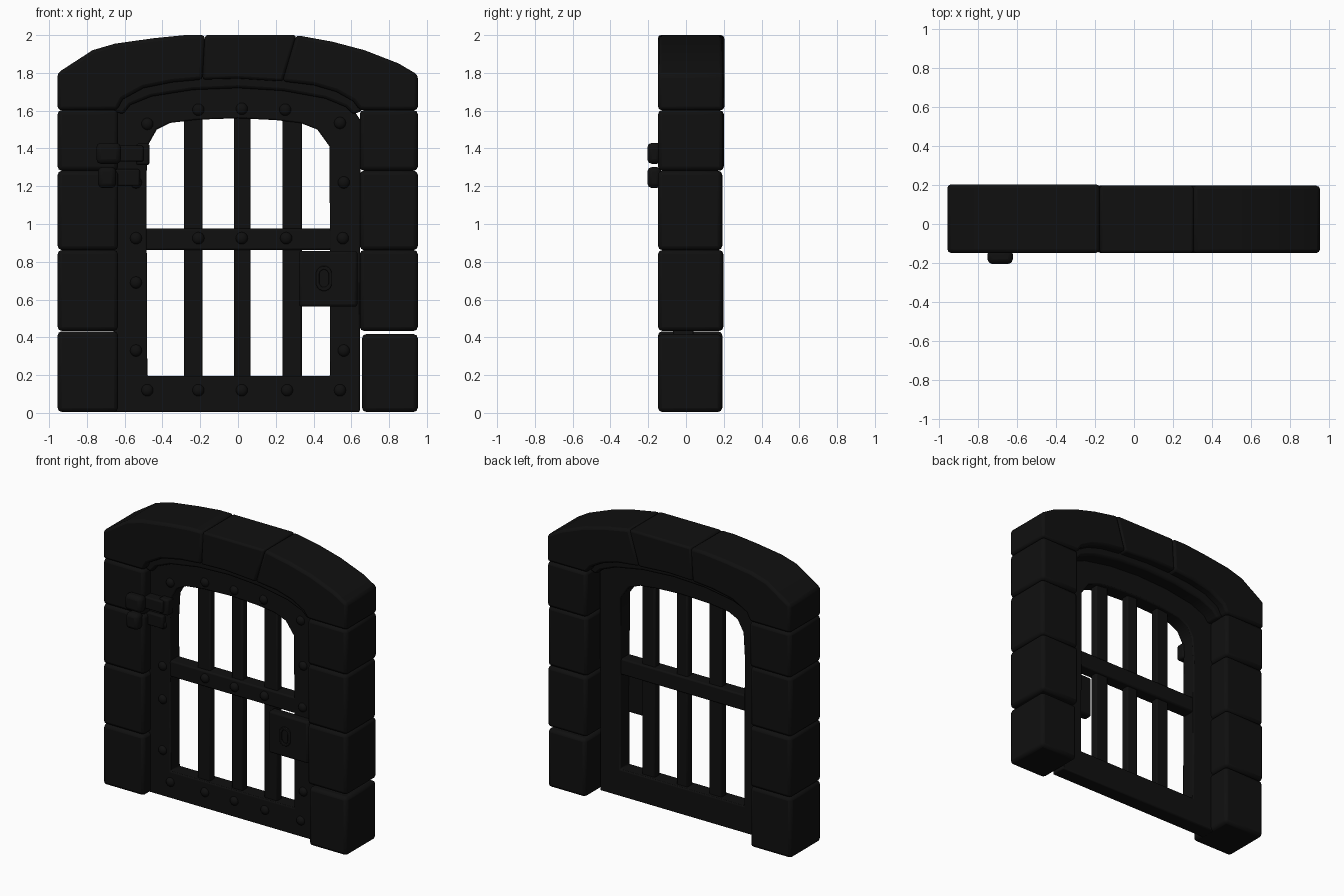
import bpy, bmesh, math

dark = bpy.data.materials.new("dark_stone_and_iron")
dark.diffuse_color = (0.005, 0.005, 0.005, 1)


def finish(name, bm, bevel=0.0, segments=2):
    bmesh.ops.recalc_face_normals(bm, faces=bm.faces)
    me = bpy.data.meshes.new(name)
    bm.to_mesh(me)
    bm.free()
    ob = bpy.data.objects.new(name, me)
    bpy.context.collection.objects.link(ob)
    me.materials.append(dark)
    if bevel:
        m = ob.modifiers.new("bevel", 'BEVEL')
        m.width, m.segments = bevel, segments
        m.limit_method, m.angle_limit = 'ANGLE', math.radians(40)
    bpy.ops.object.select_all(action='DESELECT')
    ob.select_set(True)
    bpy.context.view_layer.objects.active = ob
    bpy.ops.object.shade_smooth_by_angle(angle=math.radians(40))
    return ob


def prism(name, pts, y0, y1, bevel=0.01):
    """Extrude an (x, z) outline from y0 to y1."""
    bm = bmesh.new()
    a = [bm.verts.new((x, y0, z)) for x, z in pts]
    b = [bm.verts.new((x, y1, z)) for x, z in pts]
    bm.faces.new(a)
    bm.faces.new(b[::-1])
    n = len(pts)
    for i in range(n):
        j = (i + 1) % n
        bm.faces.new((a[i], b[i], b[j], a[j]))
    return finish(name, bm, bevel)


def box(name, x0, x1, y0, y1, z0, z1, bevel=0.01):
    return prism(name, [(x0, z0), (x1, z0), (x1, z1), (x0, z1)], y0, y1, bevel)


def ring(name, outer, inner, y0, y1, bevel=0.008):
    """Closed frame between two outlines with equal point counts."""
    bm = bmesh.new()
    loops = [[bm.verts.new((x, y, z)) for x, z in pts]
             for pts, y in ((outer, y0), (inner, y0), (inner, y1), (outer, y1))]
    n = len(outer)
    for k in range(4):
        p, q = loops[k], loops[(k + 1) % 4]
        for i in range(n):
            j = (i + 1) % n
            bm.faces.new((p[i], p[j], q[j], q[i]))
    return finish(name, bm, bevel)


# Stone pillars: four stacked blocks on each side, slightly uneven
levels = [(0.005, 0.432), (0.434, 0.862), (0.862, 1.282), (1.282, 1.603)]
back = [0.192, 0.198, 0.192, 0.2]
for i, (z0, z1) in enumerate(levels):
    box(f"left_pillar_block_{i}", -0.955, -0.635, -0.148, back[i], z0, z1, 0.022)
    low = i == 0
    box(f"right_pillar_block_{i}", 0.657 if low else 0.645, 0.952,
        -0.148, back[i] - 0.004, z0, 0.417 if low else z1, 0.022)

# Arch stones: three voussoirs
prism("arch_stone_left", [(-0.955, 1.603), (-0.64, 1.603), (-0.61, 1.66), (-0.5, 1.72),
      (-0.35, 1.75), (-0.188, 1.765), (-0.175, 2.0), (-0.28, 2.0), (-0.45, 1.983),
      (-0.65, 1.955), (-0.77, 1.92), (-0.955, 1.8)], -0.148, 0.203, 0.018)
prism("arch_stone_middle", [(-0.188, 1.765), (0.0, 1.77), (0.236, 1.755),
      (0.308, 2.0), (-0.175, 2.0)], -0.148, 0.197, 0.014)
prism("arch_stone_right", [(0.236, 1.755), (0.4, 1.735), (0.52, 1.70), (0.61, 1.65),
      (0.645, 1.603), (0.952, 1.603), (0.952, 1.79), (0.85, 1.85), (0.67, 1.92),
      (0.5, 1.965), (0.308, 2.0)], -0.148, 0.196, 0.018)

# Recessed lip under the arch
top = [(-0.66, 1.6), (-0.61, 1.68), (-0.5, 1.74), (-0.25, 1.78), (0, 1.79),
       (0.25, 1.775), (0.5, 1.73), (0.61, 1.67), (0.66, 1.6)]
low = [(0.61, 1.58), (0.57, 1.62), (0.46, 1.665), (0.24, 1.705), (0, 1.72),
       (-0.24, 1.71), (-0.46, 1.675), (-0.57, 1.63), (-0.61, 1.58)]
prism("arch_lip", top + low, -0.105, 0.14, 0.015)

# Iron door frame
outer = [(-0.66, 0.005), (-0.66, 1.25), (-0.65, 1.58), (-0.6, 1.65), (-0.5, 1.69),
         (-0.25, 1.73), (0, 1.74), (0.25, 1.73), (0.45, 1.69), (0.58, 1.65),
         (0.648, 1.55), (0.645, 0.005)]
inner = [(-0.48, 0.195), (-0.485, 1.25), (-0.475, 1.42), (-0.43, 1.5), (-0.36, 1.535),
         (-0.22, 1.552), (0, 1.56), (0.2, 1.55), (0.33, 1.535), (0.42, 1.5),
         (0.485, 1.41), (0.488, 0.195)]
ring("door_frame", outer, inner, -0.07, 0.04)

# Bars and crossbar
for i, (x0, x1) in enumerate([(-0.287, -0.187), (-0.02, 0.067), (0.235, 0.338)]):
    box(f"bar_{i}", x0, x1, -0.045, 0.012, 0.17, 1.58)
box("crossbar", -0.5, 0.5, -0.065, 0.03, 0.862, 0.975)

# Lock plate with keyhole surround
box("lock_plate", 0.322, 0.632, -0.12, -0.055, 0.562, 0.858, 0.014)
outline = [(0.455 + 0.042 * math.cos(t), 0.712 + 0.025 * (1 if math.sin(t) > 0 else -1)
            + 0.042 * math.sin(t))
           for t in (math.pi * (k + 0.5) / 8 for k in range(16))]
hole = [(0.455 + (x - 0.455) * 0.6, 0.712 + (z - 0.712) * 0.7) for x, z in outline]
ring("keyhole_surround", outline, hole, -0.132, -0.115, 0.004)

# Rivets
spots = [(-0.48, 1.53), (-0.21, 1.605), (0.02, 1.61), (0.25, 1.605), (0.54, 1.535),
         (-0.54, 1.22), (0.56, 1.22), (0.555, 0.925), (-0.54, 0.69), (-0.54, 0.925),
         (-0.54, 0.33), (0.56, 0.33)]
spots += [(x, 0.12) for x in (-0.48, -0.21, 0.02, 0.26, 0.54)]
spots += [(x, 0.925) for x in (-0.21, 0.02, 0.255)]
bm = bmesh.new()
for x, z in spots:
    vs = bmesh.ops.create_uvsphere(bm, u_segments=12, v_segments=8, radius=0.032)["verts"]
    bmesh.ops.scale(bm, verts=vs, vec=(1, 0.75, 1))
    bmesh.ops.translate(bm, verts=vs, vec=(x, -0.068, z))
finish("rivets", bm)

# Hinge: two knuckles on the pillar and a strap reaching the door
for name, x0, x1, z0, z1 in (("hinge_knuckle_upper", -0.75, -0.62, 1.318, 1.43),
                             ("hinge_knuckle_lower", -0.742, -0.645, 1.19, 1.302)):
    box(name, x0, x1, -0.205, -0.13, z0, z1, 0.025)
box("hinge_strap", -0.66, -0.5, -0.135, -0.06, 1.33, 1.415, 0.01)
box("hinge_strap_end", -0.54, -0.468, -0.115, -0.05, 1.312, 1.425, 0.012)
box("hinge_plate", -0.66, -0.52, -0.1, -0.06, 1.2, 1.29, 0.01)
